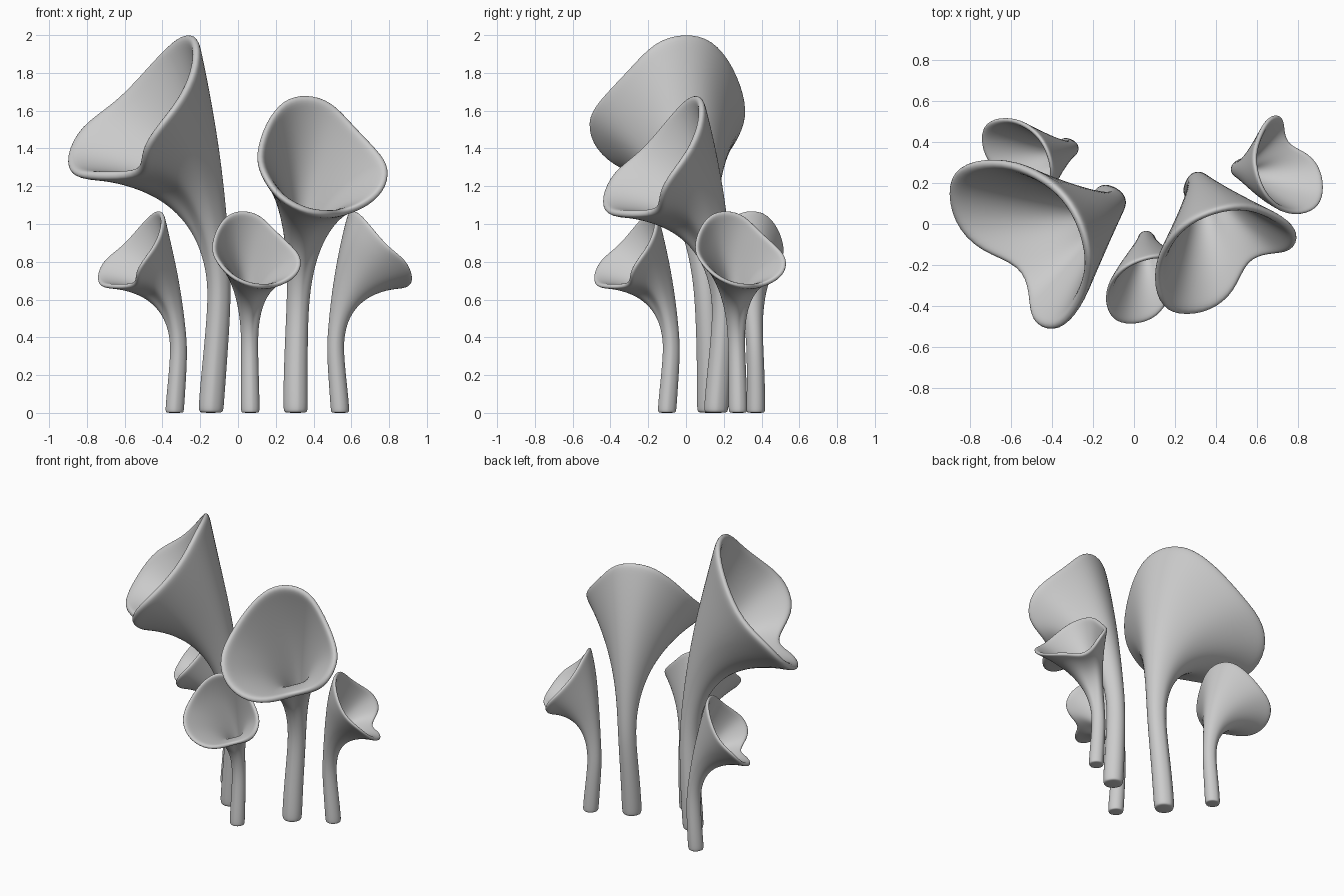
import bpy, bmesh, math
from mathutils import Vector, Matrix

if "Cube" in bpy.data.objects:
    bpy.data.objects.remove(bpy.data.objects["Cube"])

# Rim outline of a trumpet relative to its stem base, facing -y, height 1.68
RIM = [(.06, -.10, 1.675), (.19, -.07, 1.64), (.30, -.08, 1.51), (.43, -.14, 1.38),
       (.49, -.21, 1.29), (.46, -.29, 1.17), (.36, -.29, 1.09), (.24, -.32, 1.05),
       (.19, -.48, 1.045), (.07, -.58, 1.05), (-.09, -.60, 1.13), (-.18, -.54, 1.27),
       (-.20, -.39, 1.37), (-.15, -.26, 1.53), (-.06, -.16, 1.65)]
RIM = [Vector(p) for p in RIM]
MID = sum(RIM, Vector()) / len(RIM)
ANGLES = [math.atan2(p.z - 1.33, p.x - .15) for p in RIM]
RIM = [MID + (p - MID) * 1.055 for p in RIM]


def ring(x, y, z, r, tilt=0):
    return [Vector((x + r * math.cos(a), y + r * math.sin(a), z + tilt * math.sin(a)))
            for a in ANGLES]


def flare(a, b, c, t):
    return [p * (1 - t) ** 2 + q * 2 * t * (1 - t) + s * t * t for p, q, s in zip(a, b, c)]


def trumpet(name, loc, turn, scale, thick, lean, depth=1, width=1):
    # stem rings: x, y, z, radius
    rings = [ring(0, 0, 0, .05 * thick), ring(0, 0, .006, .062 * thick),
             ring(0, 0, .03, .066 * thick), ring(0, .014, .2, .064 * thick),
             ring(.004, .03, .38, .061 * thick)]
    # outer flare from throat to rim
    rim = [Vector((MID.x + (p.x - MID.x) * width, MID.y + (p.y - MID.y) * depth, p.z))
           for p in RIM]
    throat, bend = ring(.01, .04, .55, .059 * thick), ring(.04, .015, 1.09, .06, .07)
    steps = (0, .14, .28, .42, .56, .7, .84, .94, 1)
    rings += [flare(throat, bend, rim, t) for t in steps]
    # inner flare, back down into the throat
    aim = MID + Vector((0, -.2, .1))
    lip = [p + (aim - p).normalized() * .042 for p in rim]
    t_in, b_in = ring(.03, .035, .75, .02), ring(.04, 0, 1.13, .036, .07)
    rings += [flare(t_in, b_in, lip, t) for t in reversed(steps)]

    bm = bmesh.new()
    rows = []
    for r in rings:
        row = []
        for p in r:
            w = max(0, min(p.z / 1.3, 1.1)) ** 2
            row.append(bm.verts.new(p + Vector((lean[0] * w, lean[1] * w, 0))))
        rows.append(row)
    n = len(RIM)
    for a, b in zip(rows, rows[1:]):
        for i in range(n):
            j = (i + 1) % n
            bm.faces.new((a[i], a[j], b[j], b[i]))
    bm.faces.new(rows[0])
    bm.faces.new(rows[-1])
    bmesh.ops.recalc_face_normals(bm, faces=bm.faces)
    for f in bm.faces:
        f.smooth = True
    mesh = bpy.data.meshes.new(name)
    bm.transform(Matrix.Translation(loc) @ Matrix.Rotation(math.radians(turn), 4, 'Z')
                 @ Matrix.Scale(scale, 4))
    bm.to_mesh(mesh)
    bm.free()
    ob = bpy.data.objects.new(name, mesh)
    bpy.context.collection.objects.link(ob)
    sub = ob.modifiers.new("smooth", 'SUBSURF')
    sub.levels = sub.render_levels = 2


# the cluster: two large trumpets and three small ones
trumpet("tall_trumpet", (-.142, .125, 0), -90, 1.195, .87, (.045, -.01), 1.1, 1.02)
trumpet("middle_trumpet", (.305, .16, 0), 0, 1.003, 1.0, (0, 0), 1, 1.01)
trumpet("small_trumpet_left", (-.335, .37, 0), -90, .638, 1.2, (-.01, -.03), 1.06, 1.06)
trumpet("small_trumpet_front", (.065, -.10, 0), 0, .638, 1.2, (-.09, -.01), 1, 1.06)
trumpet("small_trumpet_right", (.54, .275, 0), 90, .638, 1.2, (-.12, 0), 1, 1.08)
